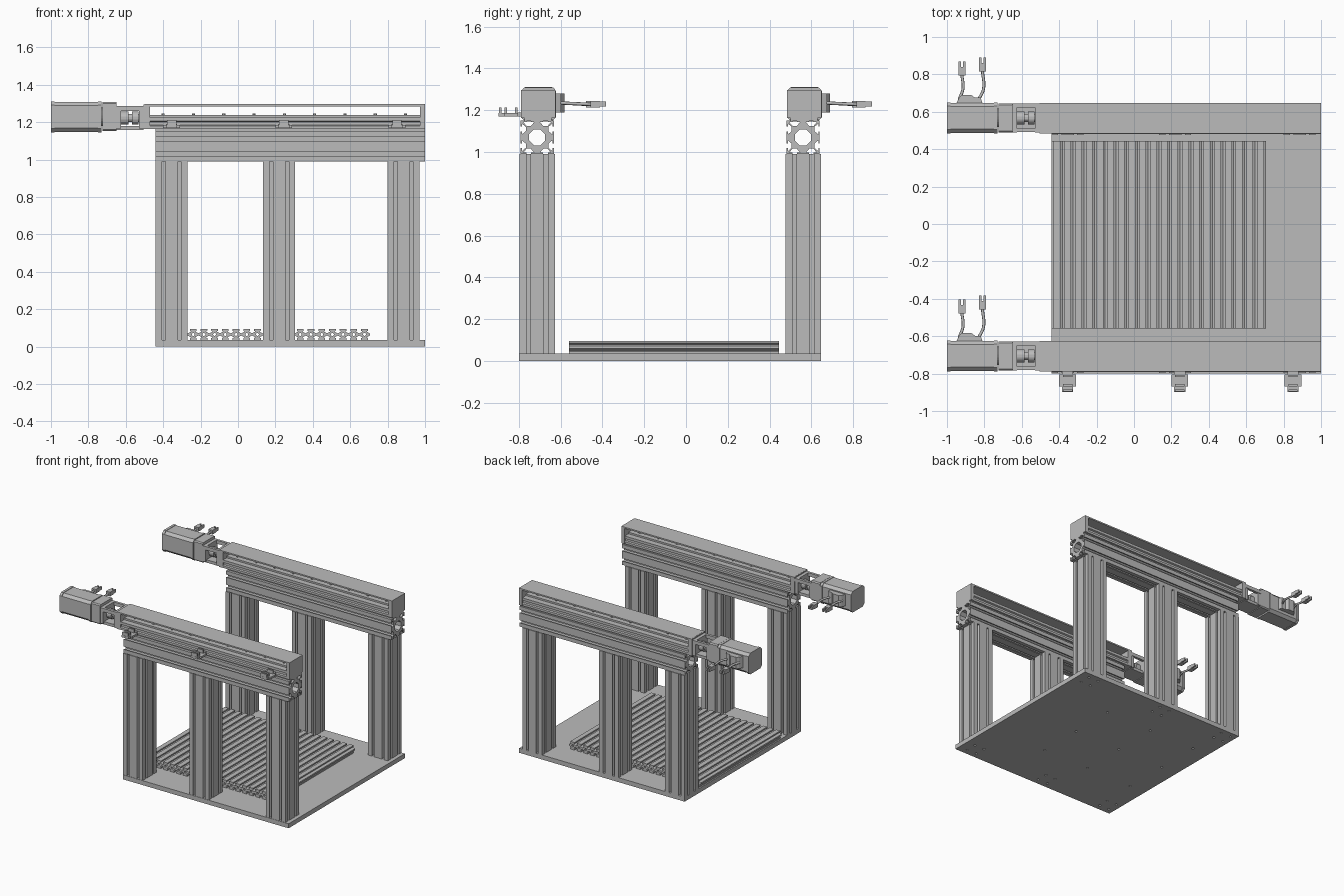
import bpy, bmesh, math
from mathutils import Matrix, Vector

cube = bpy.data.objects.get("Cube")
if cube:
    bpy.data.objects.remove(cube)

grey = bpy.data.materials.new("aluminium_grey")
grey.use_nodes = True
colour = (0.5, 0.5, 0.5, 1)
grey.diffuse_color = colour
grey.node_tree.nodes["Principled BSDF"].inputs["Base Color"].default_value = colour

# Directions of the profile's local x, y and extrusion for each axis
AXES = {
    "x": Matrix(((0, 0, 1), (1, 0, 0), (0, 1, 0))).to_4x4(),
    "y": Matrix(((1, 0, 0), (0, 0, -1), (0, 1, 0))).to_4x4(),
    "z": Matrix.Identity(4),
}


def add(name, data):
    ob = bpy.data.objects.new(name, data)
    bpy.context.collection.objects.link(ob)
    data.materials.append(grey)
    return ob


def box(name, x, y, z):
    """Box from (min, max) pairs."""
    bm = bmesh.new()
    bmesh.ops.create_cube(bm, size=1)
    for v in bm.verts:
        v.co = [lo + (c + 0.5) * (hi - lo) for c, (lo, hi) in zip(v.co, (x, y, z))]
    me = bpy.data.meshes.new(name)
    bm.to_mesh(me)
    bm.free()
    return add(name, me)


def prism(name, loops, axis, length, centre):
    """Extrude closed 2D loops (later loops are holes) along an axis."""
    cu = bpy.data.curves.new(name, "CURVE")
    cu.dimensions = "2D"
    cu.fill_mode = "BOTH"
    cu.extrude = length / 2
    for loop in loops:
        sp = cu.splines.new("POLY")
        sp.points.add(len(loop) - 1)
        for p, (a, b) in zip(sp.points, loop):
            p.co = (a, b, 0, 1)
        sp.use_cyclic_u = True
    ob = add(name, cu)
    bpy.ops.object.select_all(action="DESELECT")
    ob.select_set(True)
    bpy.context.view_layer.objects.active = ob
    bpy.ops.object.convert(target="MESH")
    ob = bpy.context.view_layer.objects.active
    ob.data.transform(Matrix.Translation(centre) @ AXES[axis])
    ob.data.shade_flat()
    return ob


def ring(r, n, c=(0, 0)):
    return [(c[0] + r * math.cos(math.tau * (i + 0.5) / n),
             c[1] + r * math.sin(math.tau * (i + 0.5) / n)) for i in range(n)]


def chamfered(h, c):
    return [(-h + c, -h), (h - c, -h), (h, -h + c), (h, h - c),
            (h - c, h), (-h + c, h), (-h, h - c), (-h, -h + c)]


def slotted(h, mouth, wide, narrow, lip, depth):
    """Square framing profile with two T-slots on each side."""
    half = [(-mouth, 0), (-mouth, lip), (-wide, lip), (-narrow, depth)]
    slot = half + [(-u, v) for u, v in reversed(half)]
    side = [(-h, -h)] + [(c + u, v - h) for c in (-h / 2, h / 2) for u, v in slot]
    pts = []
    for k in range(4):
        for u, v in side:
            for _ in range(k):
                u, v = -v, u
            pts.append((u, v))
    return pts


# Base plate with bolt holes underneath
LEFT, RIGHT = -0.44, 1.0
COLUMNS = (-0.355, 0.22, 0.885)
ROWS = (-0.7125, 0.56)
plate = box("base_plate", (LEFT, RIGHT), (-0.80, 0.645), (0, 0.035))
bm = bmesh.new()
spots = [(x + dx, y + dy) for x in COLUMNS for y in ROWS
         for dx in (-0.0425, 0.0425) for dy in (-0.0425, 0.0425)]
spots += [(x, y) for x in (-0.3, 0.1, 0.5) for y in (-0.4, -0.05, 0.3)]
for x, y in spots:
    bmesh.ops.create_cone(bm, cap_ends=True, segments=10, radius1=0.009, radius2=0.009,
                          depth=0.04, matrix=Matrix.Translation((x, y, 0.0)))
me = bpy.data.meshes.new("hole_cutter")
bm.to_mesh(me)
bm.free()
cutter = add("hole_cutter", me)
cutter.hide_render = True
mod = plate.modifiers.new("holes", "BOOLEAN")
mod.operation = "DIFFERENCE"
mod.object = cutter
bpy.context.view_layer.objects.active = plate
bpy.ops.object.modifier_apply(modifier="holes")
bpy.data.objects.remove(cutter)

# Slatted bed of hollow bars
COUNT = 20
w = (0.705 - LEFT) / COUNT
edge = [(0.018, 0), (0.018, 0.01), (0.011, 0.015), (w / 2, 0.024),
        (w / 2, 0.036), (0.011, 0.045), (0.018, 0.05), (0.018, 0.06)]
slat = edge + [(-u, v) for u, v in reversed(edge)]
for i in range(COUNT):
    prism("bed_slat", [slat, ring(0.008, 8, (0, 0.03))], "y", 1.005,
          (LEFT + w * (i + 0.5), -0.0575, 0.035))

column = slotted(0.085, 0.009, 0.02, 0.01, 0.007, 0.026)
beam = slotted(0.08, 0.011, 0.026, 0.01, 0.007, 0.026)
rail_base = [(-0.075, 1.163), (0.085, 1.163), (0.085, 1.18), (0.075, 1.185),
             (0.075, 1.2), (0.085, 1.205), (0.085, 1.225), (0.04, 1.225),
             (0.04, 1.238), (-0.03, 1.238), (-0.03, 1.225), (-0.075, 1.225),
             (-0.075, 1.205), (-0.065, 1.2), (-0.065, 1.185), (-0.075, 1.18)]


def cable(name, points):
    cu = bpy.data.curves.new(name, "CURVE")
    cu.dimensions = "3D"
    cu.bevel_depth = 0.008
    cu.bevel_resolution = 2
    cu.resolution_u = 6
    cu.use_fill_caps = True
    sp = cu.splines.new("BEZIER")
    sp.bezier_points.add(len(points) - 1)
    for p, co in zip(sp.bezier_points, points):
        p.co = co
        p.handle_left_type = p.handle_right_type = "AUTO"
    add(name, cu)


def gantry_side(yc):
    # Columns and cross beam
    for x in COLUMNS:
        prism("column", [column], "z", 0.955, (x, yc, 0.5125))
    prism("cross_beam", [beam, ring(0.041, 8)], "x", RIGHT - LEFT,
          ((LEFT + RIGHT) / 2, yc, 1.07))

    # Linear actuator: base, open sides, thin cover and end blocks
    y0, y1 = yc - 0.076, yc + 0.088
    box("actuator_foot", (LEFT, RIGHT), (yc - 0.06, yc + 0.07), (1.149, 1.164))
    prism("actuator_base", [rail_base], "x", 1.48, (0.25, yc, 0))
    box("actuator_cover", (-0.5, RIGHT), (y0, y1), (1.285, 1.296))
    box("end_block_near_motor", (-0.505, -0.47), (y0, y1), (1.163, 1.295))
    box("end_block_far", (0.972, RIGHT), (y0, y1), (1.163, 1.295))
    for i in range(9):
        prism("rail_screw", [ring(0.009, 8)], "z", 0.008,
              (-0.4 + i * 0.162, yc + 0.005, 1.241))

    # Coupling housing with open windows
    ym, zm = yc + 0.007, 1.228
    box("housing_motor_wall", (-0.65, -0.625), (yc - 0.07, yc + 0.08), (1.165, 1.287))
    box("housing_rail_wall", (-0.53, -0.504), (yc - 0.07, yc + 0.08), (1.165, 1.287))
    box("housing_floor", (-0.65, -0.504), (yc - 0.06, yc + 0.07), (1.158, 1.18))
    for s in (-1, 1):
        ye = ym + s * 0.066
        box("housing_top_rail", (-0.65, -0.504), (ye - 0.01, ye + 0.01), (1.26, 1.287))
    for x, r, l in ((-0.605, 0.036, 0.04), (-0.577, 0.022, 0.12), (-0.55, 0.036, 0.035)):
        prism("shaft_coupling", [ring(r, 16)], "x", l, (x, ym, 1.222))

    # Motor flange, body and end caps
    prism("motor_flange", [chamfered(0.078, 0.008)], "x", 0.075, (-0.6875, ym, 1.23))
    prism("motor_pilot", [ring(0.05, 20)], "x", 0.03, (-0.73, ym, zm))
    for x, h, l in ((-0.739, 0.083, 0.018), (-0.865, 0.08, 0.24), (-0.99, 0.083, 0.02)):
        prism("motor_body", [chamfered(h, 0.02)], "x", l, (x, ym, zm))

    # Side connector, cables and plugs
    ys = yc + 0.085
    socket = [(-0.95, ys), (-0.935, ys + 0.03), (-0.92, ys + 0.045), (-0.87, ys + 0.045),
              (-0.85, ys + 0.03), (-0.82, ys + 0.03), (-0.81, ys)]
    prism("motor_socket", [socket], "z", 0.09, (0, 0, 1.235))
    for x, bend, end in ((-0.935, 0.02, 0.235), (-0.83, 0.025, 0.255)):
        xe = x + bend - 0.005
        cable("motor_cable", [(x, ys + 0.02, 1.235), (xe + 0.006, ys + 0.08, 1.232),
                              (xe, yc + end, 1.228)])
        box("plug", (xe - 0.018, xe + 0.018), (yc + end, yc + end + 0.045), (1.213, 1.245))
        for s in (-1, 1):
            box("plug_prong", (xe + s * 0.012 - 0.006, xe + s * 0.012 + 0.006),
                (yc + end + 0.045, yc + end + 0.075), (1.217, 1.241))


for yc in ROWS:
    gantry_side(yc)

# Limit sensors on the front actuator
for x in (-0.355, 0.245, 0.85):
    box("sensor_arm", (x - 0.03, x + 0.03), (-0.81, -0.785), (1.17, 1.19))
    box("sensor_base", (x - 0.045, x + 0.045), (-0.87, -0.805), (1.17, 1.186))
    box("sensor_tip", (x - 0.03, x + 0.03), (-0.897, -0.87), (1.17, 1.186))
    for y in (-0.89, -0.862, -0.812):
        box("sensor_prong", (x - 0.025, x + 0.025), (y - 0.006, y + 0.006), (1.186, 1.212))
